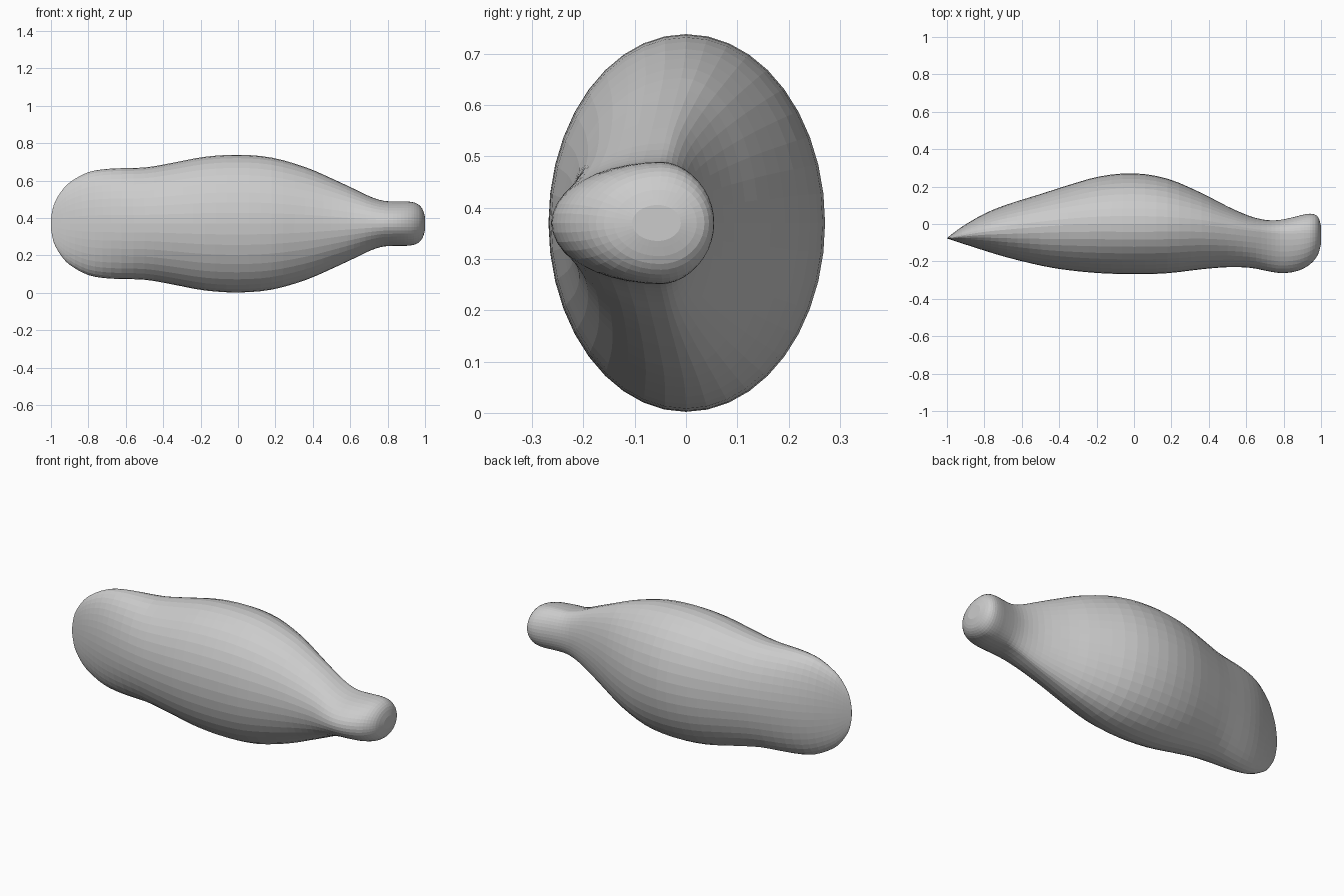
import bpy, bmesh, math
from mathutils import Vector

# Cross-section stations: x, y front, y back, y of tallest point, half height
STATIONS = [
    (-1.00, -0.077, -0.075, -0.076, 0.03),
    (-0.985, -0.082, -0.063, -0.074, 0.10),
    (-0.95, -0.094, -0.036, -0.068, 0.165),
    (-0.90, -0.110, -0.002, -0.058, 0.22),
    (-0.80, -0.142, 0.055, -0.042, 0.275),
    (-0.68, -0.178, 0.104, -0.03, 0.294),
    (-0.50, -0.222, 0.160, -0.015, 0.300),
    (-0.35, -0.247, 0.208, -0.005, 0.325),
    (-0.18, -0.263, 0.255, 0.0, 0.357),
    (0.00, -0.268, 0.271, 0.0, 0.368),
    (0.18, -0.263, 0.242, 0.0, 0.353),
    (0.36, -0.242, 0.166, -0.005, 0.302),
    (0.50, -0.231, 0.094, -0.02, 0.242),
    (0.62, -0.234, 0.042, -0.035, 0.186),
    (0.71, -0.251, 0.021, -0.045, 0.143),
    (0.78, -0.262, 0.022, -0.05, 0.122),
    (0.85, -0.257, 0.036, -0.05, 0.119),
    (0.91, -0.236, 0.051, -0.048, 0.118),
    (0.955, -0.203, 0.054, -0.047, 0.108),
    (0.985, -0.160, 0.036, -0.05, 0.080),
    (1.00, -0.105, -0.010, -0.055, 0.035),
]
SIDES, STEPS, MID_Z = 40, 3, 0.37


def spline(pts, steps):
    """Catmull-Rom through the stations."""
    v = [Vector(p) for p in pts]
    v = [v[0]] + v + [v[-1]]
    out = []
    for a, b, c, d in zip(v, v[1:], v[2:], v[3:]):
        for k in range(steps):
            t = k / steps
            out.append(0.5 * (2 * b + (c - a) * t + (2 * a - 5 * b + 4 * c - d) * t * t
                              + (3 * b - a - 3 * c + d) * t ** 3))
    return out + [v[-1]]


def ring(bm, s):
    """Egg-shaped section: two half ellipses meeting at the tallest point."""
    x, y0, y1, w, h = s
    verts = []
    for i in range(SIDES):
        a = 2 * math.pi * i / SIDES
        c = math.cos(a)
        y = w + c * ((y1 - w) if c > 0 else (w - y0))
        verts.append(bm.verts.new((x, y, MID_Z + h * math.sin(a))))
    return verts


# Lofted body with a thin edge at the left and a rounded knob at the right
bm = bmesh.new()
rings = [ring(bm, s) for s in spline(STATIONS, STEPS)]
for r0, r1 in zip(rings, rings[1:]):
    for i in range(SIDES):
        j = (i + 1) % SIDES
        bm.faces.new((r0[i], r0[j], r1[j], r1[i]))
bm.faces.new(rings[0])
bm.faces.new(rings[-1])
bmesh.ops.recalc_face_normals(bm, faces=bm.faces)
mesh = bpy.data.meshes.new("body")
bm.to_mesh(mesh)
bm.free()
body = bpy.data.objects.new("body", mesh)
bpy.context.collection.objects.link(body)
